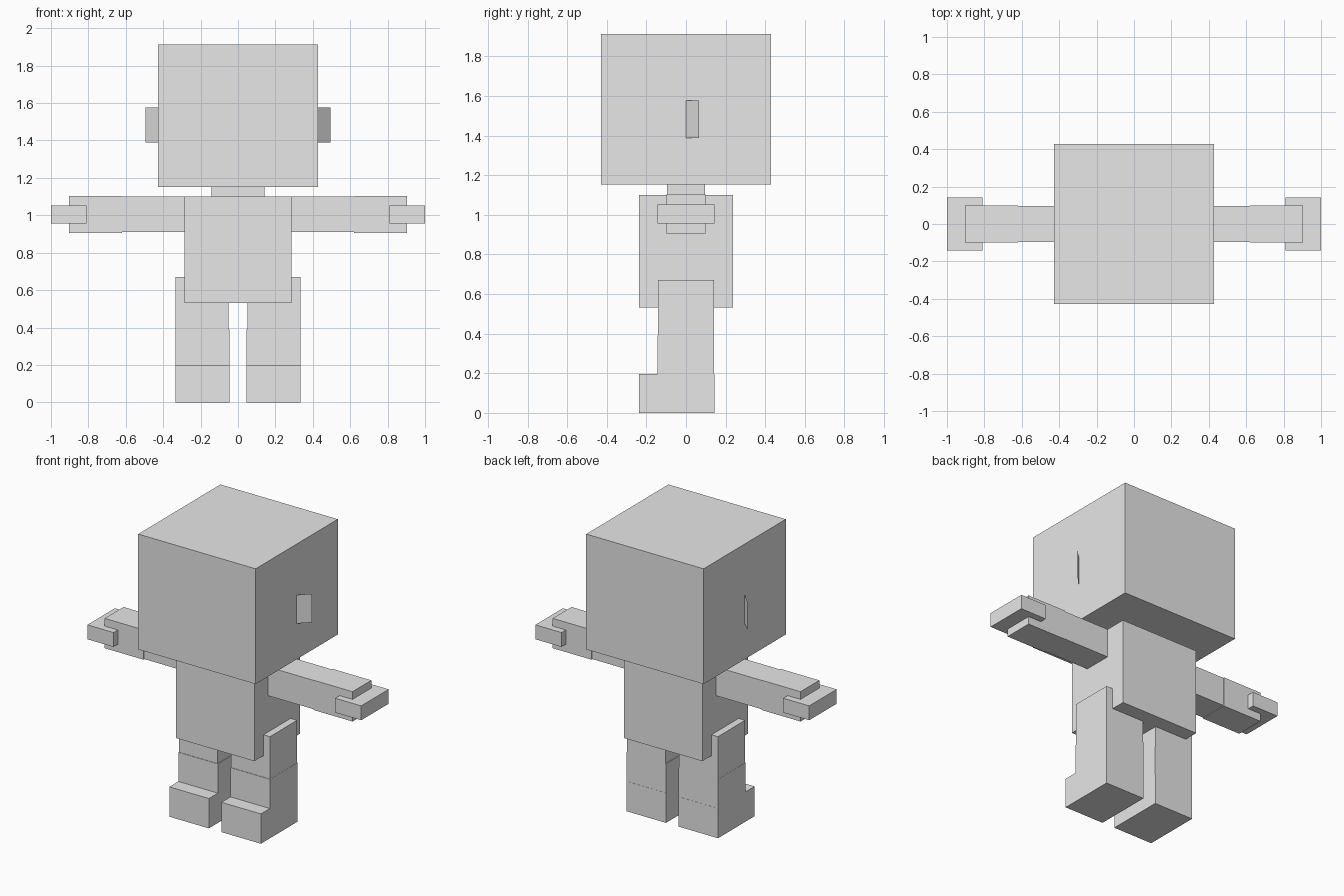
import bpy

if "Cube" in bpy.data.objects:
    bpy.data.objects.remove(bpy.data.objects["Cube"])

U = 2 / 21  # modelling unit: the figure is 21 blocks wide

grey = bpy.data.materials.new("plain_grey")
grey.diffuse_color = (0.8, 0.8, 0.8, 1)
grey.use_nodes = True
grey.node_tree.nodes["Principled BSDF"].inputs["Base Color"].default_value = grey.diffuse_color


def mesh_object(name, verts, faces):
    mesh = bpy.data.meshes.new(name)
    mesh.from_pydata(verts, [], faces)
    mesh.materials.append(grey)
    obj = bpy.data.objects.new(name, mesh)
    bpy.context.collection.objects.link(obj)
    return obj


def box(name, x, y, z):
    """Box from (min, max) ranges along each axis."""
    verts = [(a, b, c) for a in x for b in y for c in z]
    faces = [(0, 1, 3, 2), (4, 6, 7, 5), (0, 4, 5, 1),
             (2, 3, 7, 6), (0, 2, 6, 4), (1, 5, 7, 3)]
    return mesh_object(name, verts, faces)


def sides(name, x, y, z):
    """Matching boxes on the right and left."""
    box("right_" + name, x, y, z)
    box("left_" + name, (-x[1], -x[0]), y, z)


# Head, neck and torso
box("head", (-4.5 * U, 4.5 * U), (-4.5 * U, 4.5 * U), (1.152, 1.913))
box("neck", (-1.5 * U, 1.5 * U), (-U, U), (1.1, 1.152))
box("torso", (-3 * U, 3 * U), (-2.5 * U, 2.5 * U), (0.532, 1.1))

# Arms, with flat hands wider than the forearms
sides("upper_arm", (3 * U, 0.62), (-0.095, 0.095), (0.91, 1.1))
sides("forearm", (0.62, 9.5 * U), (-0.098, 0.098), (0.906, 1.103))
sides("hand", (8.5 * U, 10.5 * U), (-1.5 * U, 1.5 * U), (0.957, 1.052))

# Legs, overlapping the torso at the hips, and feet
sides("thigh", (0.05, 0.333), (-0.142, 0.142), (0.39, 0.67))
sides("shin", (0.046, 0.334), (-0.145, 0.142), (0.197, 0.39))
sides("foot", (0.046, 0.334), (-2.5 * U, 0.143), (0, 0.197))

# Ears: single flat panels swept back from the sides of the head
for name, s in (("right_ear", 1), ("left_ear", -1)):
    a, b = (s * 4.5 * U, 0), (s * 0.495, 0.066)
    verts = [(*a, 1.388), (*b, 1.388), (*b, 1.577), (*a, 1.577)]
    mesh_object(name, verts, [(0, 1, 2, 3) if s > 0 else (3, 2, 1, 0)])
